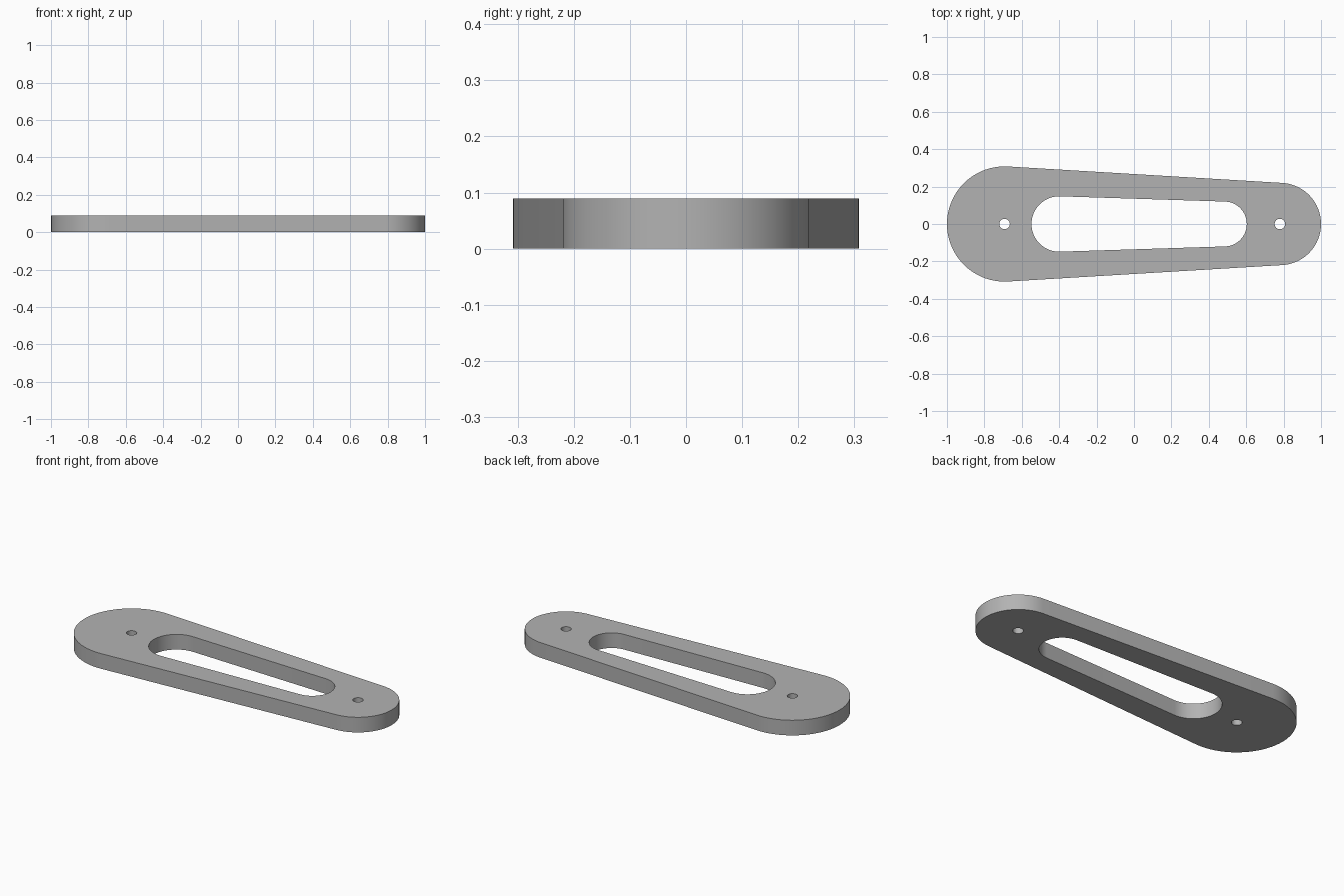
import bpy
import bmesh
from math import acos, cos, sin, tau

if "Cube" in bpy.data.objects:
    bpy.data.objects.remove(bpy.data.objects["Cube"], do_unlink=True)

THICKNESS = 0.089


def arc(cx, r, start, end, n):
    """Points along an arc centred on the x axis."""
    return [(cx + r * cos(start + (end - start) * i / n),
             r * sin(start + (end - start) * i / n), 0) for i in range(n + 1)]


def tapered_slot(x1, r1, x2, r2, n=40):
    """Two round ends joined by their outer tangents."""
    a = acos((r1 - r2) / (x2 - x1))
    return arc(x1, r1, a, tau - a, n) + arc(x2, r2, -a, a, n)


def circle(cx, r, n=32):
    return arc(cx, r, 0, tau, n)[:-1]


# Outline, central opening and the two pin holes
loops = [
    tapered_slot(-0.692, 0.308, 0.78, 0.22),
    tapered_slot(-0.40, 0.148, 0.483, 0.12),
    circle(-0.692, 0.028),
    circle(0.78, 0.028),
]

bm = bmesh.new()
edges = []
for pts in loops:
    verts = [bm.verts.new(p) for p in pts]
    edges += [bm.edges.new((v, verts[i - 1])) for i, v in enumerate(verts)]
bmesh.ops.triangle_fill(bm, edges=edges, use_beauty=True, use_dissolve=False)

# Raise the flat plate to its full thickness
result = bmesh.ops.extrude_face_region(bm, geom=bm.faces[:], use_keep_orig=True)
top = [g for g in result["geom"] if isinstance(g, bmesh.types.BMVert)]
bmesh.ops.translate(bm, verts=top, vec=(0, 0, THICKNESS))
bmesh.ops.recalc_face_normals(bm, faces=bm.faces[:])

mesh = bpy.data.meshes.new("link_plate")
bm.to_mesh(mesh)
bm.free()
plate = bpy.data.objects.new("link_plate", mesh)
bpy.context.collection.objects.link(plate)

# Plain grey finish
grey = bpy.data.materials.new("plain_grey")
grey.use_nodes = True
colour = (0.45, 0.45, 0.45, 1)
grey.diffuse_color = colour
grey.node_tree.nodes["Principled BSDF"].inputs["Base Color"].default_value = colour
mesh.materials.append(grey)

# Smooth rims with sharp top and bottom edges
bpy.ops.object.select_all(action="DESELECT")
plate.select_set(True)
bpy.context.view_layer.objects.active = plate
bpy.ops.object.shade_smooth_by_angle()
